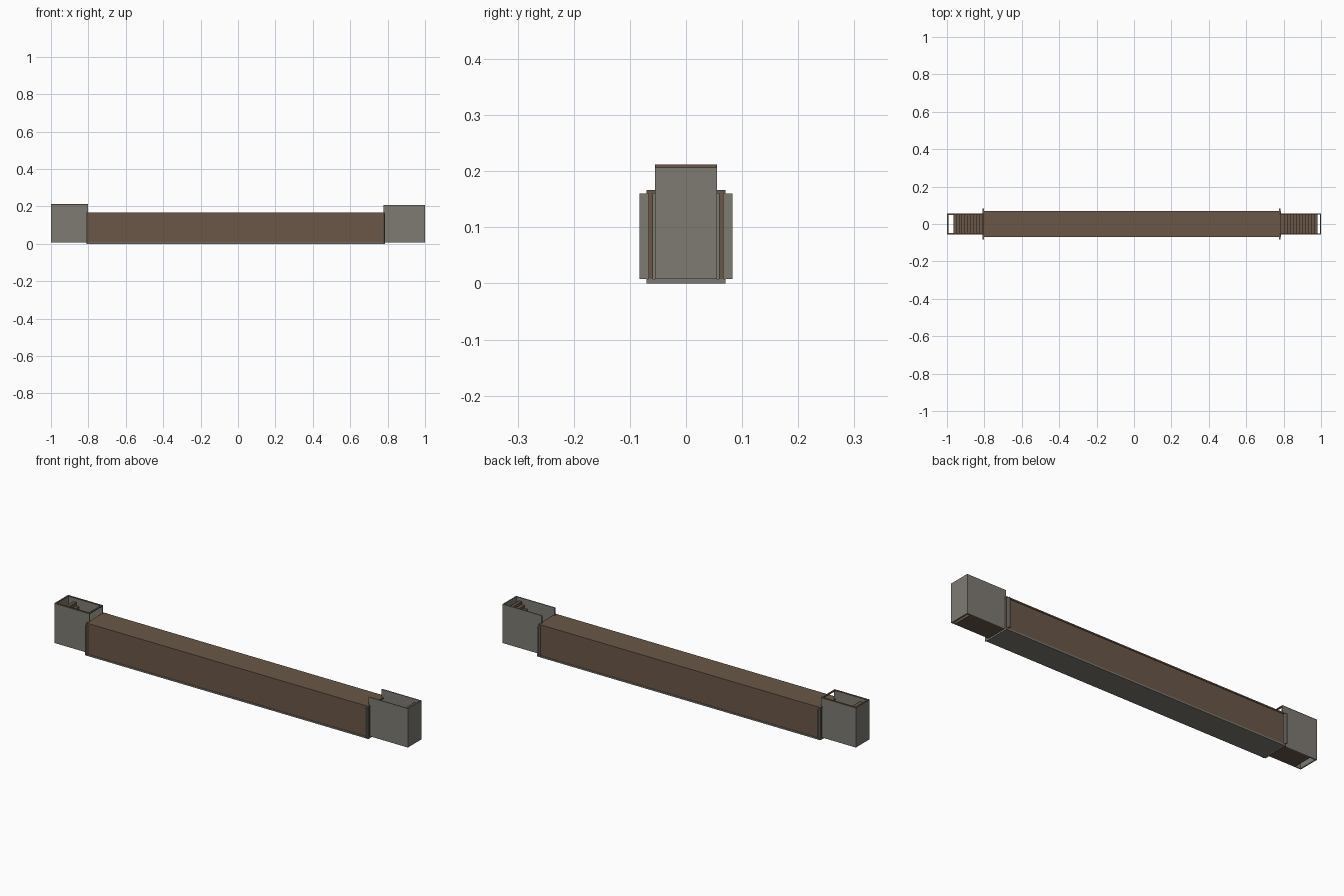
import bpy

cube = bpy.data.objects.get("Cube")
if cube:
    bpy.data.objects.remove(cube, do_unlink=True)


def material(name, rgb):
    m = bpy.data.materials.new(name)
    m.use_nodes = True
    m.diffuse_color = (*rgb, 1)
    bsdf = m.node_tree.nodes["Principled BSDF"]
    bsdf.inputs["Base Color"].default_value = (*rgb, 1)
    bsdf.inputs["Roughness"].default_value = 0.9
    return m


CONCRETE = material("concrete grey", (0.21, 0.195, 0.17))
BROWN = material("earth brown", (0.145, 0.095, 0.064))


def mesh_object(name, verts, faces, mat):
    me = bpy.data.meshes.new(name)
    me.from_pydata(verts, [], faces)
    me.materials.append(mat)
    ob = bpy.data.objects.new(name, me)
    bpy.context.collection.objects.link(ob)
    return ob


def box(name, xs, ys, zs, mat):
    """Box between the given x, y and z limits."""
    (x0, x1), (y0, y1), (z0, z1) = sorted(xs), sorted(ys), zs
    verts = [(x, y, z) for z in (z0, z1)
             for x, y in ((x0, y0), (x1, y0), (x1, y1), (x0, y1))]
    faces = [(3, 2, 1, 0), (4, 5, 6, 7)]
    faces += [(i, (i + 1) % 4, (i + 1) % 4 + 4, i + 4) for i in range(4)]
    return mesh_object(name, verts, faces, mat)


def stairs(name, inner, outer, top, count, mat):
    """Solid flight rising from the inner end to the outer end."""
    run, rise = (outer - inner) / count, (top - FLOOR) / count
    profile = [(outer, FLOOR), (inner, FLOOR)]
    for i in range(count):
        z = FLOOR + rise * (i + 1)
        profile += [(inner + run * i, z), (inner + run * (i + 1), z)]
    n = len(profile)
    verts = [(x, y, z) for y in (-0.05, 0.05) for x, z in profile]
    faces = [tuple(range(n)), tuple(range(2 * n - 1, n - 1, -1))]
    faces += [(i, i + n, (i + 1) % n + n, (i + 1) % n) for i in range(n)]
    ob = mesh_object(name, verts, faces, mat)
    if outer < inner:
        ob.data.flip_normals()
    return ob


FLOOR = 0.008
LEFT, RIGHT = 0.787, -0.81
SIDES = (("front", -1), ("back", 1))

# Long hollow passage
box("passage_floor", (RIGHT, LEFT), (-0.07, 0.07), (0, FLOOR), CONCRETE)
box("passage_roof", (RIGHT, LEFT), (-0.07, 0.07), (0.16, 0.167), BROWN)
for side, s in SIDES:
    box(side + "_passage_wall", (RIGHT, LEFT), (s * 0.059, s * 0.067),
        (FLOOR, 0.16), BROWN)

# Stair enclosures at both ends, each with two side walls and an end wall
for end, inner, outer, top in (("left", 0.778, 1.0, 0.207),
                               ("right", -0.803, -1.0, 0.207)):
    d = 1 if outer > 0 else -1
    for side, s in SIDES:
        box(f"{end}_{side}_stair_wall", (inner, outer), (s * 0.05, s * 0.055),
            (FLOOR, top), CONCRETE)
        # Thin fin standing out from the passage wall
        x = inner + d * 0.002
        box(f"{end}_{side}_fin", (x - 0.004, x + 0.004),
            (s * 0.055, s * 0.083), (FLOOR, 0.16), CONCRETE)
    box(end + "_end_wall", (outer - d * 0.006, outer), (-0.05, 0.05),
        (FLOOR, top), CONCRETE)

stairs("left_stairs", 0.787, 0.98, 0.19, 12, BROWN)
stairs("right_stairs", -0.81, -0.965, 0.19, 10, BROWN)

# Rim around the open top of the right enclosure
for side, s in SIDES:
    box(side + "_rim", (-1, -0.803), (s * 0.047, s * 0.055),
        (0.207, 0.212), BROWN)
for name, x in (("outer_rim", -1), ("inner_rim", -0.811)):
    box(name, (x, x + 0.008), (-0.047, 0.047), (0.207, 0.212), BROWN)
